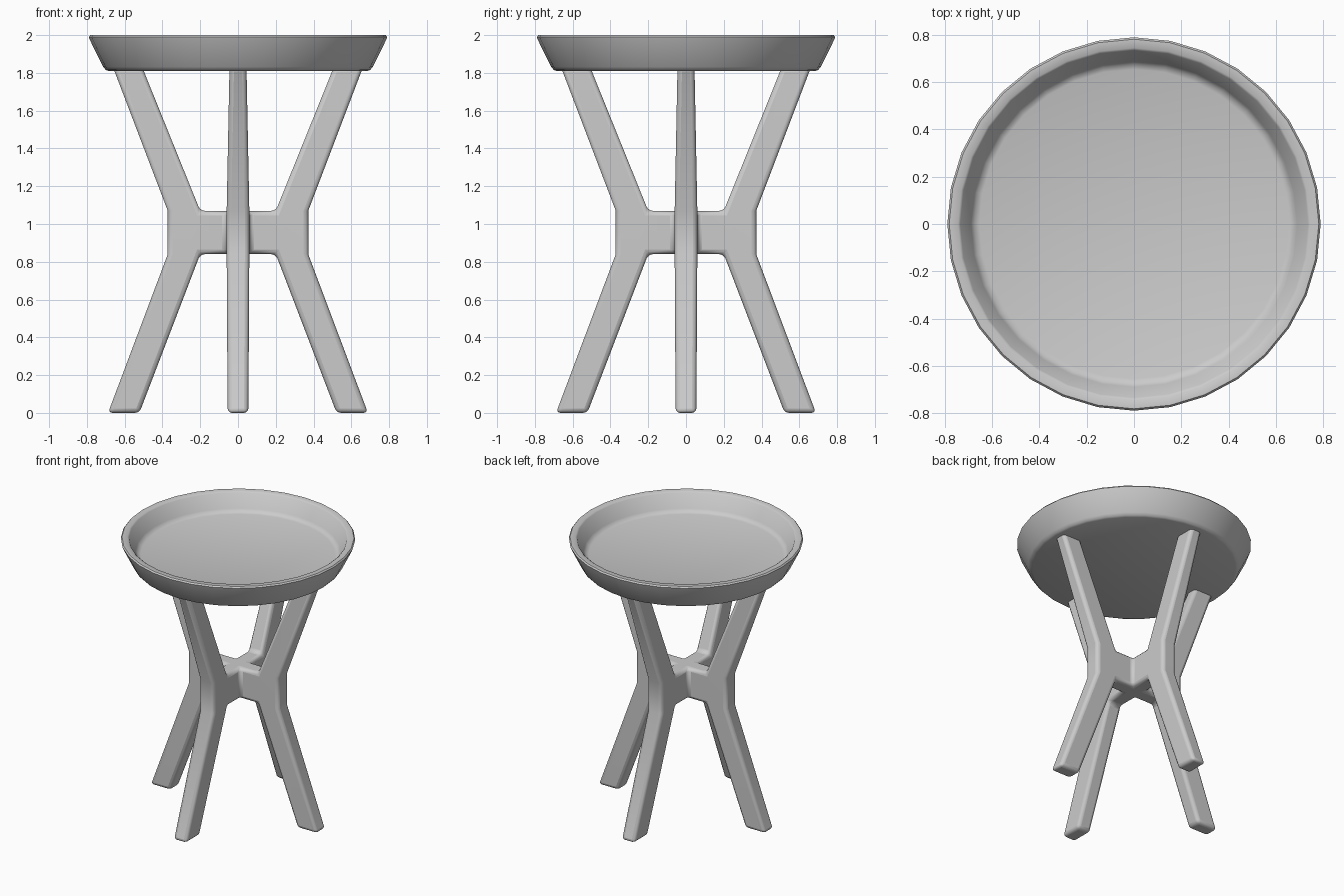
import bpy, bmesh
from math import pi, cos, sin, radians

if "Cube" in bpy.data.objects:
    bpy.data.objects.remove(bpy.data.objects["Cube"])


def finish(bm, name):
    bmesh.ops.remove_doubles(bm, verts=bm.verts, dist=0.0005)
    bmesh.ops.recalc_face_normals(bm, faces=bm.faces)
    mesh = bpy.data.meshes.new(name)
    bm.to_mesh(mesh)
    bm.free()
    obj = bpy.data.objects.new(name, mesh)
    bpy.context.collection.objects.link(obj)
    bpy.ops.object.select_all(action='DESELECT')
    bpy.context.view_layer.objects.active = obj
    obj.select_set(True)
    bpy.ops.object.shade_smooth_by_angle(angle=radians(50))
    return obj


# Dished round tray: (radius, z) profile lathed in 32 steps
SIDES = 32
profile = [(0, 1.81), (0.685, 1.81), (0.70, 1.816), (0.714, 1.832),
           (0.786, 1.978), (0.79, 1.99), (0.782, 2.0), (0.745, 2.0), (0.735, 1.992),
           (0.690, 1.895), (0.676, 1.877), (0.655, 1.87), (0, 1.87)]
bm = bmesh.new()
pts = [bm.verts.new((r, 0, z)) for r, z in profile]
edges = [bm.edges.new(p) for p in zip(pts, pts[1:])]
bmesh.ops.spin(bm, geom=pts + edges, cent=(0, 0, 0), axis=(0, 0, 1),
               angle=2 * pi, steps=SIDES, use_duplicate=False)
finish(bm, "tray_top")

# Leg frame: one arm outline (distance out, half thickness, z), repeated four times
H = 0.06
arm = [(H, H, .84), (.20, H, .84), (.522, .055, 0), (.688, .055, 0), (.372, H, .84),
       (.372, H, 1.07), (.662, .045, 1.83), (.507, .045, 1.83), (.20, H, 1.07), (H, H, 1.07)]
quads = [(0, 1, 8, 9), (1, 4, 5, 8), (1, 2, 3, 4), (8, 5, 6, 7)]
bm = bmesh.new()
for k in range(4):
    c, s = cos(k * pi / 2), sin(k * pi / 2)
    left, right = [[bm.verts.new((x * c - side * w * s, x * s + side * w * c, z))
                    for x, w, z in arm] for side in (1, -1)]
    for q in quads:
        bm.faces.new([left[i] for i in q])
        bm.faces.new([right[i] for i in reversed(q)])
    for i in range(len(arm) - 1):
        bm.faces.new((left[i], left[i + 1], right[i + 1], right[i]))
# Central crossing of the two stretchers
for z in (.84, 1.07):
    bm.faces.new([bm.verts.new((x, y, z)) for x, y in ((-H, -H), (H, -H), (H, H), (-H, H))])
legs = finish(bm, "leg_frame")
bev = legs.modifiers.new("rounded_edges", 'BEVEL')
bev.width = 0.024
bev.segments = 3
bev.limit_method = 'ANGLE'
bev.angle_limit = radians(35)
